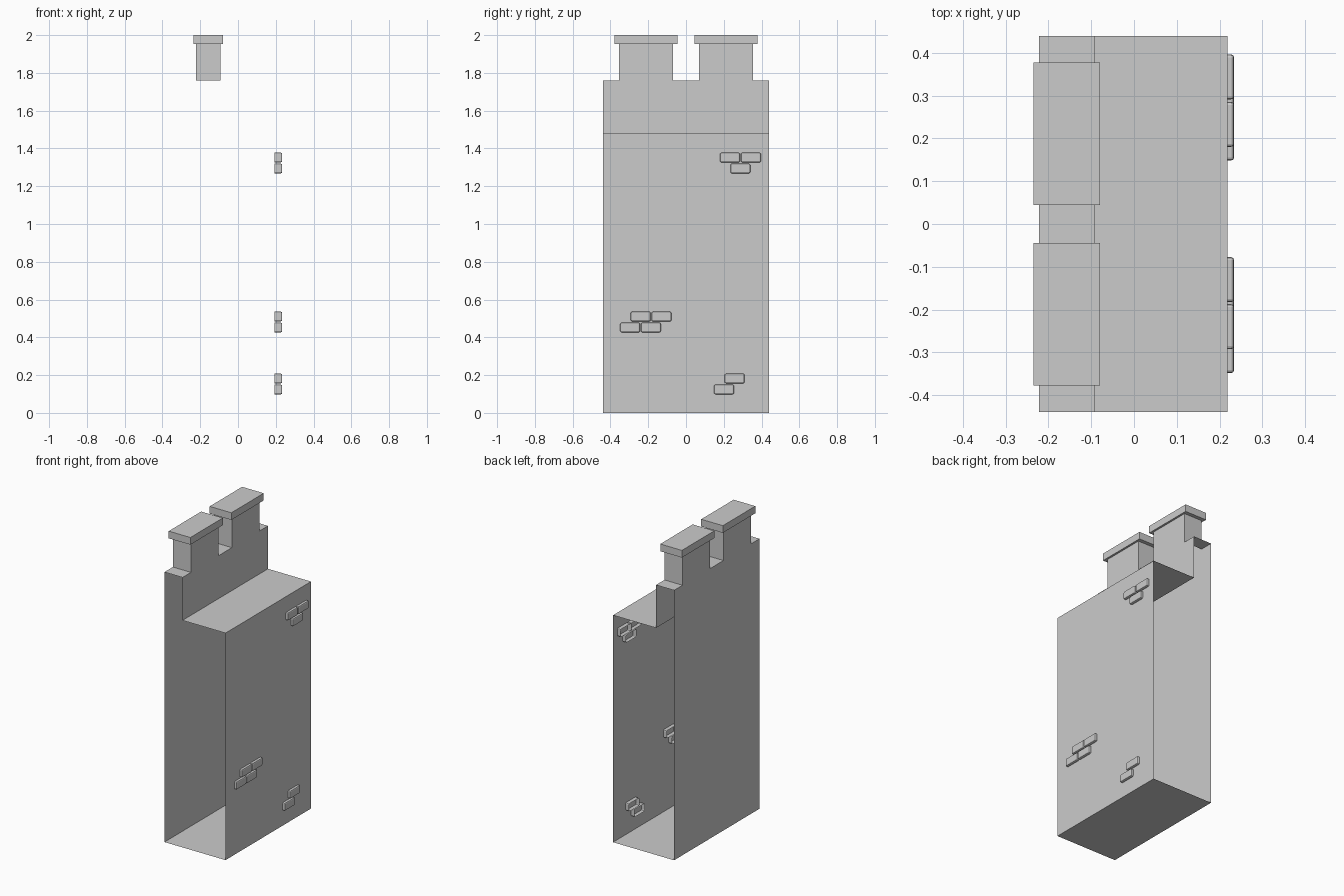
import bpy, bmesh

if "Cube" in bpy.data.objects:
    bpy.data.objects.remove(bpy.data.objects["Cube"])

X0, XS, X1, HY = -0.222, -0.092, 0.218, 0.44
Z_STEP, Z_TOP = 1.48, 1.76


def finish(name, bm):
    bmesh.ops.remove_doubles(bm, verts=bm.verts, dist=1e-5)
    me = bpy.data.meshes.new(name)
    bm.to_mesh(me)
    bm.free()
    ob = bpy.data.objects.new(name, me)
    bpy.context.collection.objects.link(ob)
    return ob


def face(bm, pts):
    return bm.faces.new([bm.verts.new(p) for p in pts])


# Wall shell: stepped profile swept along y, open at front and back
bm = bmesh.new()
profile = [(X0, Z_TOP), (X0, 0), (X1, 0), (X1, Z_STEP), (XS, Z_STEP), (XS, Z_TOP)]
for (xa, za), (xb, zb) in zip(profile, profile[1:]):
    face(bm, [(xa, -HY, za), (xb, -HY, zb), (xb, HY, zb), (xa, HY, za)])

# Top ledge strips between the hollow chimney stacks
YC, SH, CH = 0.211, 0.1425, 0.167
for a, b in [(-HY, -YC - SH), (-YC + SH, YC - SH), (YC + SH, HY)]:
    face(bm, [(X0, a, Z_TOP), (XS, a, Z_TOP), (XS, b, Z_TOP), (X0, b, Z_TOP)])
finish("chimney_wall", bm)


def ring(x0, x1, yc, h, z):
    return [(x0, yc - h, z), (x1, yc - h, z), (x1, yc + h, z), (x0, yc + h, z)]


# Two stacks with overhanging caps, hollow underneath
for name, yc in (("front_stack", -YC), ("back_stack", YC)):
    bm = bmesh.new()
    rings = [ring(X0, XS, yc, SH, Z_TOP), ring(X0, XS, yc, SH, 1.953),
             ring(-0.235, -0.079, yc, CH, 1.953), ring(-0.235, -0.079, yc, CH, 2.0)]
    for lo, hi in zip(rings, rings[1:]):
        for i in range(4):
            j = (i + 1) % 4
            face(bm, [lo[i], lo[j], hi[j], hi[i]])
    face(bm, rings[-1])
    finish(name, bm)


# Exposed bricks on the right wall: bevelled, with open backs
def brick(name, y, z):
    xa, xb, w, h = 0.193, 0.234, 0.105, 0.051
    bm = bmesh.new()
    bmesh.ops.create_cube(bm, size=1)
    for v in bm.verts:
        v.co = ((xa + xb) / 2 + v.co.x * (xb - xa), y + v.co.y * w, z + v.co.z * h)
    bm.normal_update()
    bmesh.ops.delete(bm, geom=[f for f in bm.faces if f.normal.x < -0.9], context='FACES')
    edges = [e for e in bm.edges if not e.is_boundary]
    bmesh.ops.bevel(bm, geom=edges, offset=0.007, segments=2, profile=0.5,
                    affect='EDGES', clamp_overlap=True)
    finish(name, bm)


groups = {
    "upper": [(0.233, 1.352), (0.344, 1.352), (0.288, 1.294)],
    "middle": [(-0.240, 0.510), (-0.130, 0.510), (-0.296, 0.452), (-0.186, 0.452)],
    "lower": [(0.257, 0.182), (0.201, 0.124)],
}
for level, spots in groups.items():
    for n, (y, z) in enumerate(spots):
        brick(f"{level}_brick_{n + 1}", y, z)
